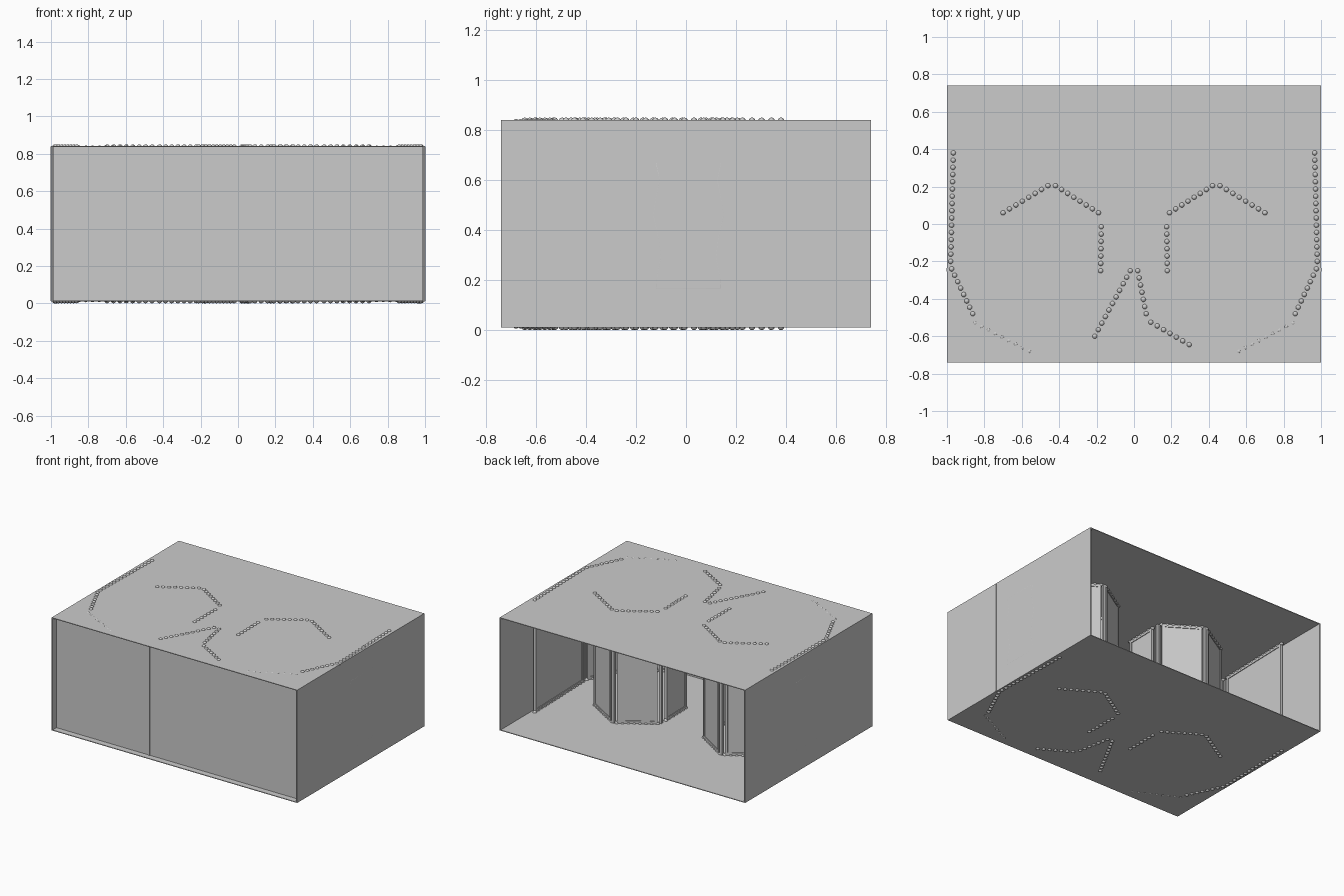
import bpy, bmesh
from math import atan2
from mathutils import Vector, Matrix

if "Cube" in bpy.data.objects:
    bpy.data.objects.remove(bpy.data.objects["Cube"])

Z0, Z1 = 0.013, 0.838


def finish(bm, name, smooth=False):
    mesh = bpy.data.meshes.new(name)
    bm.to_mesh(mesh)
    bm.free()
    for p in mesh.polygons:
        p.use_smooth = smooth
    ob = bpy.data.objects.new(name, mesh)
    bpy.context.collection.objects.link(ob)
    return ob


def add_box(bm, center, size, angle=0):
    m = Matrix.Translation(center) @ Matrix.Rotation(angle, 4, 'Z') @ Matrix.Diagonal((*size, 1))
    bmesh.ops.create_cube(bm, size=1, matrix=m)


def box(name, lo, hi):
    bm = bmesh.new()
    lo, hi = Vector(lo), Vector(hi)
    add_box(bm, (lo + hi) / 2, hi - lo)
    return finish(bm, name)


def screen(name, a, b):
    """Upright panel from a to b with a thin raised border."""
    a, b = Vector((*a, 0)), Vector((*b, 0))
    d = b - a
    ang, length, u = atan2(d.y, d.x), d.length, d.normalized()
    mid = (a + b) / 2
    zc, h = (Z0 + Z1) / 2, Z1 - Z0
    bm = bmesh.new()
    add_box(bm, mid + Vector((0, 0, zc)), (length, 0.008, h - 0.01), ang)
    for p in (a + u * 0.01, b - u * 0.01):
        add_box(bm, p + Vector((0, 0, zc)), (0.02, 0.018, h - 0.008), ang)
    for z in (Z0 + 0.014, Z1 - 0.014):
        add_box(bm, mid + Vector((0, 0, z)), (length, 0.018, 0.02), ang)
    finish(bm, name)


def beads(name, a, b, drop=0.0):
    """Rows of beads along the top and bottom edge of a panel."""
    a, b = Vector((*a, 0)), Vector((*b, 0))
    n = max(2, round((b - a).length / 0.0385))
    bm = bmesh.new()
    for i in range(n + 1):
        for z in (0.0145 + drop, 0.836 - drop):
            m = Matrix.Translation(a.lerp(b, i / n) + Vector((0, 0, z)))
            bmesh.ops.create_icosphere(bm, subdivisions=2, radius=0.0145, matrix=m)
    finish(bm, name, True)


# outer case: floor, roof, side walls and recessed front, open at the back
box("floor", (-1, -0.74, 0.01), (1, 0.74, 0.015))
box("roof", (-1, -0.74, 0.836), (1, 0.74, 0.841))
box("front_wall", (-0.99, -0.695, 0.012), (0.99, -0.687, 0.838))
for s, side in ((-1, "left"), (1, "right")):
    xs = sorted((s * 0.992, s * 1.0))
    box(side + "_wall", (xs[0], -0.74, 0.012), (xs[1], 0.74, 0.838))

# folding screens: (start, end, bead drop), mirrored left and right
paths = [
    ((0.70, 0.06), (0.46, 0.205), 0),
    ((0.42, 0.205), (0.19, 0.06), 0),
    ((0.175, -0.015), (0.178, -0.25), 0),
    ((0.966, 0.38), (0.98, -0.20), 0),
    ((0.975, -0.24), (0.862, -0.48), 0),
    ((0.85, -0.53), (0.56, -0.68), 0.006),
]
for s, side in ((-1, "left"), (1, "right")):
    for i, (a, b, drop) in enumerate(paths):
        a, b = (a[0] * s, a[1]), (b[0] * s, b[1])
        screen(f"{side}_screen_{i}", a, b)
        beads(f"{side}_bead_row_{i}", a, b, drop)
    # corner posts where the screens fold
    for j, (x, y) in enumerate([(0.44, 0.212), (0.18, 0.035), (0.992, -0.245)]):
        box(f"{side}_post_{j}", (s * x - 0.01, y - 0.01, Z0), (s * x + 0.01, y + 0.01, Z1))

# central screens, running from the middle to the front wall
for i, (a, b) in enumerate([((-0.02, -0.25), (-0.21, -0.60)),
                            ((0.02, -0.25), (0.065, -0.48)),
                            ((0.09, -0.525), (0.295, -0.645))]):
    screen(f"centre_screen_{i}", a, b)
    beads(f"centre_bead_row_{i}", a, b)
screen("centre_screen_end", (-0.21, -0.60), (-0.235, -0.69))
box("front_post", (-0.24, -0.70, Z0), (-0.23, -0.685, Z1))

# wavy vase-shaped window frame on each side wall
half = [(0.13, 0.67), (0.115, 0.60), (0.13, 0.53), (0.14, 0.46),
        (0.12, 0.37), (0.11, 0.29), (0.125, 0.22), (0.13, 0.165)]
outline = half + [(-w, z) for w, z in reversed(half)]
for s, side in ((-1, "left"), (1, "right")):
    cu = bpy.data.curves.new(side + "_window_frame", 'CURVE')
    cu.dimensions = '3D'
    cu.bevel_depth = 0.009
    cu.bevel_resolution = 1
    sp = cu.splines.new('POLY')
    sp.points.add(len(outline) - 1)
    for p, (w, z) in zip(sp.points, outline):
        p.co = (s * 0.9915, w + 0.01, z, 1)
    sp.use_cyclic_u = True
    ob = bpy.data.objects.new(side + "_window_frame", cu)
    bpy.context.collection.objects.link(ob)
